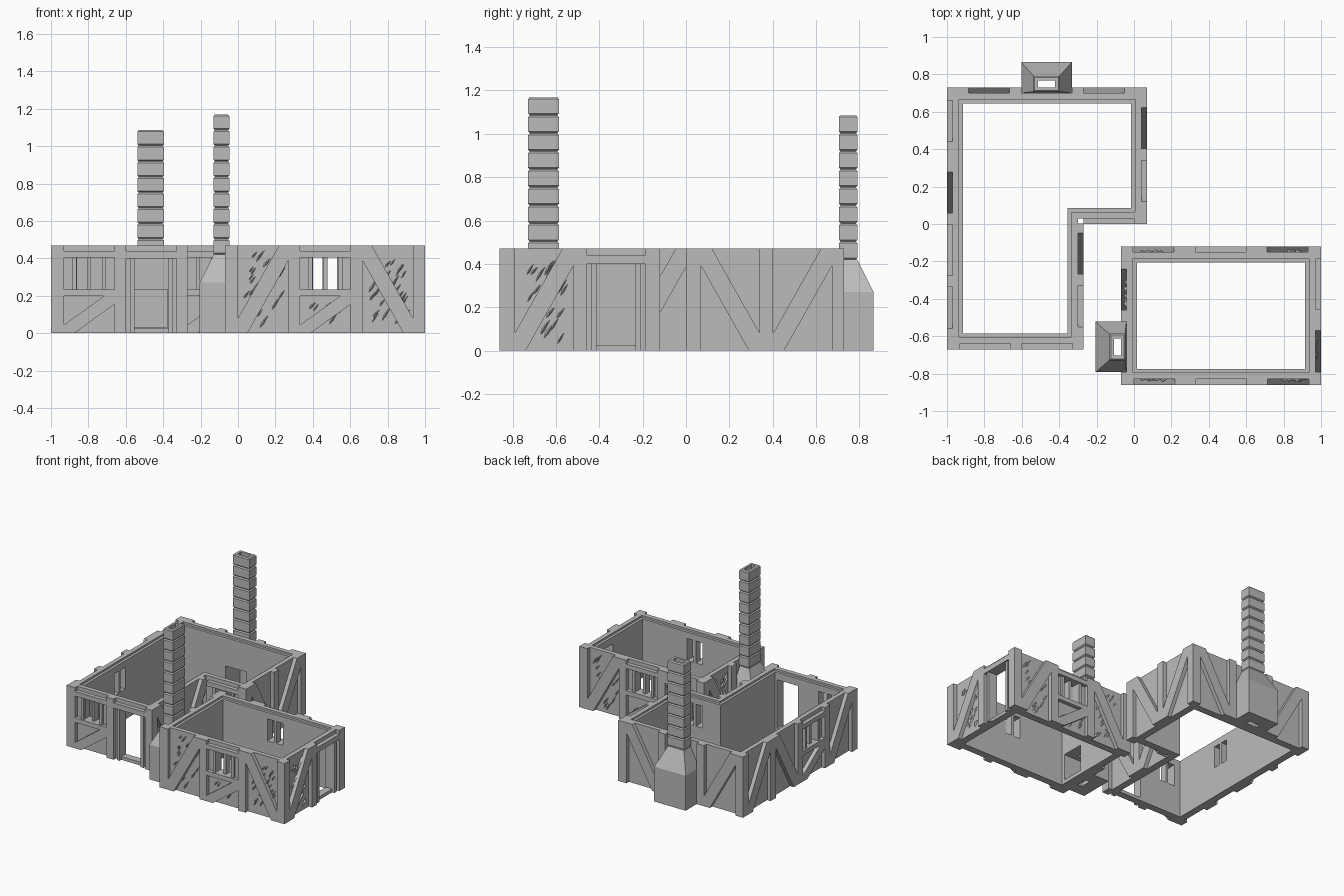
import bpy, bmesh, random
from mathutils import Vector

if "Cube" in bpy.data.objects:
    bpy.data.objects.remove(bpy.data.objects["Cube"])
random.seed(4)

stone = bpy.data.materials.new("light_grey_stone")
stone.use_nodes = True
stone.diffuse_color = (0.5, 0.5, 0.5, 1)
stone.node_tree.nodes["Principled BSDF"].inputs["Base Color"].default_value = (0.5, 0.5, 0.5, 1)

HEIGHT, PITCH, PANEL, POST = 0.47, 0.3325, 0.27, 0.07
RECESS = -0.03  # depth of the plaster behind the timber faces


def finish(bm, name):
    bmesh.ops.recalc_face_normals(bm, faces=bm.faces)
    mesh = bpy.data.meshes.new(name)
    bm.to_mesh(mesh)
    bm.free()
    mesh.materials.append(stone)
    obj = bpy.data.objects.new(name, mesh)
    bpy.context.collection.objects.link(obj)
    return obj


def loft(bm, rings):
    """Skin a closed series of equal-sized rings."""
    loops = [[bm.verts.new(p) for p in ring] for ring in rings]
    n = len(loops[0])
    for a, b in zip(loops, loops[1:] + loops[:1]):
        for i in range(n):
            j = (i + 1) % n
            bm.faces.new((a[i], a[j], b[j], b[i]))


class Side:
    """One wall line: u runs along it, d points outward, z is up."""

    def __init__(self, start, end):
        self.o = Vector((*start, 0))
        run = Vector((*end, 0)) - self.o
        self.length = run.length
        self.u = run.normalized()
        self.n = Vector((self.u.y, -self.u.x, 0))

    def at(self, u, d, z):
        return self.o + self.u * u + self.n * d + Vector((0, 0, z))

    def prism(self, bm, outline, d0, d1):
        back, front = [[bm.verts.new(self.at(u, d, z)) for u, z in outline] for d in (d0, d1)]
        bm.faces.new(back[::-1])
        bm.faces.new(front)
        for i in range(len(outline)):
            j = (i + 1) % len(outline)
            bm.faces.new((back[i], back[j], front[j], front[i]))

    def box(self, bm, u0, u1, z0, z1, d0=-0.04, d1=0.0):
        self.prism(bm, [(u0, z0), (u1, z0), (u1, z1), (u0, z1)], d0, d1)


def inset(points, sides, depth, z):
    """Corner ring of the footprint moved inward by depth."""
    return [Vector((*p, z)) - (sides[i - 1].n + sides[i].n) * depth for i, p in enumerate(points)]


def brace(bm, side, a, height, t, s, rising):
    """Diagonal timber filling a panel corner to corner."""
    w = PANEL
    pts = [(0, 0), (s, 0), (w, height - t), (w, height), (w - s, height), (0, t)]
    if not rising:
        pts = [(w - u, z) for u, z in reversed(pts)]
    side.prism(bm, [(a + u, z) for u, z in pts], -0.04, 0.0)


def flakes(bm, side, a, z_max, count):
    """Slanted chips of broken plaster."""
    for _ in range(count):
        h = random.uniform(0.02, 0.045)
        w = random.uniform(0.007, 0.013)
        u = a + random.uniform(0.035, PANEL - 0.035)
        z = random.uniform(0.05, z_max - 0.05)
        outline = [(-0.5, -1), (0.7, -0.4), (1.3, 0.9), (0.3, 0.6), (-0.9, -0.2)]
        base = [bm.verts.new(side.at(u + x * w + y * h * 0.4, RECESS - 0.002, z + y * h)) for x, y in outline]
        tip = bm.verts.new(side.at(u + w * 0.6, RECESS + random.uniform(0.008, 0.016), z + h * 0.2))
        bm.faces.new(base[::-1])
        for i in range(len(base)):
            bm.faces.new((base[i], base[(i + 1) % len(base)], tip))


def chimney(side, a, courses, name):
    """Hollow hearth base, tapered shoulder and a stack of bevelled courses."""
    mid = a + PANEL / 2

    def ring(half, d0, d1, z):
        return [side.at(mid + u, d, z) for u, d in ((-half, d0), (half, d0), (half, d1), (-half, d1))]

    rings = [ring(0.135, RECESS, 0.135, 0), ring(0.135, RECESS, 0.135, 0.27), ring(0.068, -0.022, 0.06, 0.42)]
    step, bevel, lip = 0.0832, 0.008, 0.007
    for i in range(courses):
        z = 0.42 + i * step
        for dz, k in ((0.001, lip), (bevel, 0), (step - bevel, 0), (step, lip)):
            rings.append(ring(0.071 - k, -0.024 + k, 0.061 - k, z + dz))
    top = 0.42 + courses * step
    rings += [ring(0.045, 0, 0.036, top), ring(0.045, 0, 0.036, 0)]
    bm = bmesh.new()
    loft(bm, rings)
    return finish(bm, name)


def house(name, points, layout, courses, broken):
    """layout: per side, first panel offset and panel codes
    (r/f rising or falling brace, w window, d door, c chimney)."""
    sides = [Side(p, points[(i + 1) % len(points)]) for i, p in enumerate(points)]
    timber, cuts, plaster, wall = (bmesh.new() for _ in range(4))
    stacks = []

    # Wall shell with an inner ledge along the top
    profile = [(0.03, 0), (0.03, HEIGHT), (0.065, HEIGHT), (0.065, 0.455), (0.085, 0.455), (0.085, 0)]
    loft(wall, [inset(points, sides, d, z) for d, z in profile])

    for side, (first, codes) in zip(sides, layout):
        edge = 0.0
        for i, code in enumerate(codes):
            a = first + i * PITCH
            b, mid = a + PANEL, a + PANEL / 2
            if a > edge:
                side.box(timber, edge, a, 0, HEIGHT)
            edge = b
            if code in "rf":
                brace(timber, side, a, HEIGHT, 0.08, 0.05, code == "r")
                if broken:
                    flakes(plaster, side, a, HEIGHT, 26)
            elif code == "w":
                side.box(timber, a, b, 0.405, 0.44)
                side.box(timber, a, b, 0.2, 0.235)
                brace(timber, side, a, 0.2, 0.045, 0.055, True)
                for s in (-1, 1):
                    u0, u1 = sorted((mid + s * 0.068, mid + s * 0.09))
                    side.box(timber, u0, u1, 0.235, 0.405, d1=-0.012)
                    u0, u1 = sorted((mid + s * 0.01, mid + s * 0.067))
                    side.box(cuts, u0, u1, 0.235, 0.405, -0.12, -0.01)
                if broken:
                    flakes(plaster, side, a, 0.2, 8)
            elif code == "d":
                side.box(timber, a, b, 0.4, 0.44)
                for u in (a + 0.02, b - 0.045):
                    side.box(timber, u, u + 0.025, 0, 0.4, d1=-0.01)
                side.box(cuts, a + 0.045, b - 0.045, 0.025, 0.4, -0.12, 0.02)
            elif code == "c":
                stacks.append(chimney(side, a, courses, name + "_chimney"))
                side.box(cuts, mid - 0.09, mid + 0.09, 0.03, 0.235, -0.12, 0.09)
        side.box(timber, edge, side.length, 0, HEIGHT)

    walls = finish(wall, name + "_walls")
    finish(timber, name + "_timbers")
    if broken:
        finish(plaster, name + "_broken_plaster")
    else:
        plaster.free()

    # Openings for windows, door and hearth
    cutter = finish(cuts, name + "_opening_cutter")
    cutter.hide_render = True
    for obj in [walls] + stacks:
        mod = obj.modifiers.new("openings", "BOOLEAN")
        mod.operation, mod.solver, mod.object = "DIFFERENCE", "EXACT", cutter
        bpy.context.view_layer.objects.active = obj
        bpy.ops.object.modifier_apply(modifier=mod.name)
    bpy.data.objects.remove(cutter)


# L-shaped house with plain walls
house("long_house",
      [(-1, -0.67), (-0.27, -0.67), (-0.27, 0), (0.07, 0), (0.07, 0.73), (-1, 0.73)],
      [(POST, "wd"), (POST, "fr"), (0, "w"), (POST, "fr"), (POST, "fcr"), (POST, "rfwr")],
      8, False)

# Rectangular house with broken plaster
house("short_house",
      [(-0.07, -0.86), (1, -0.86), (1, -0.12), (-0.07, -0.12)],
      [(POST, "rwf"), (POST, "rd"), (POST, "rwf"), (POST, "fc")],
      9, True)
